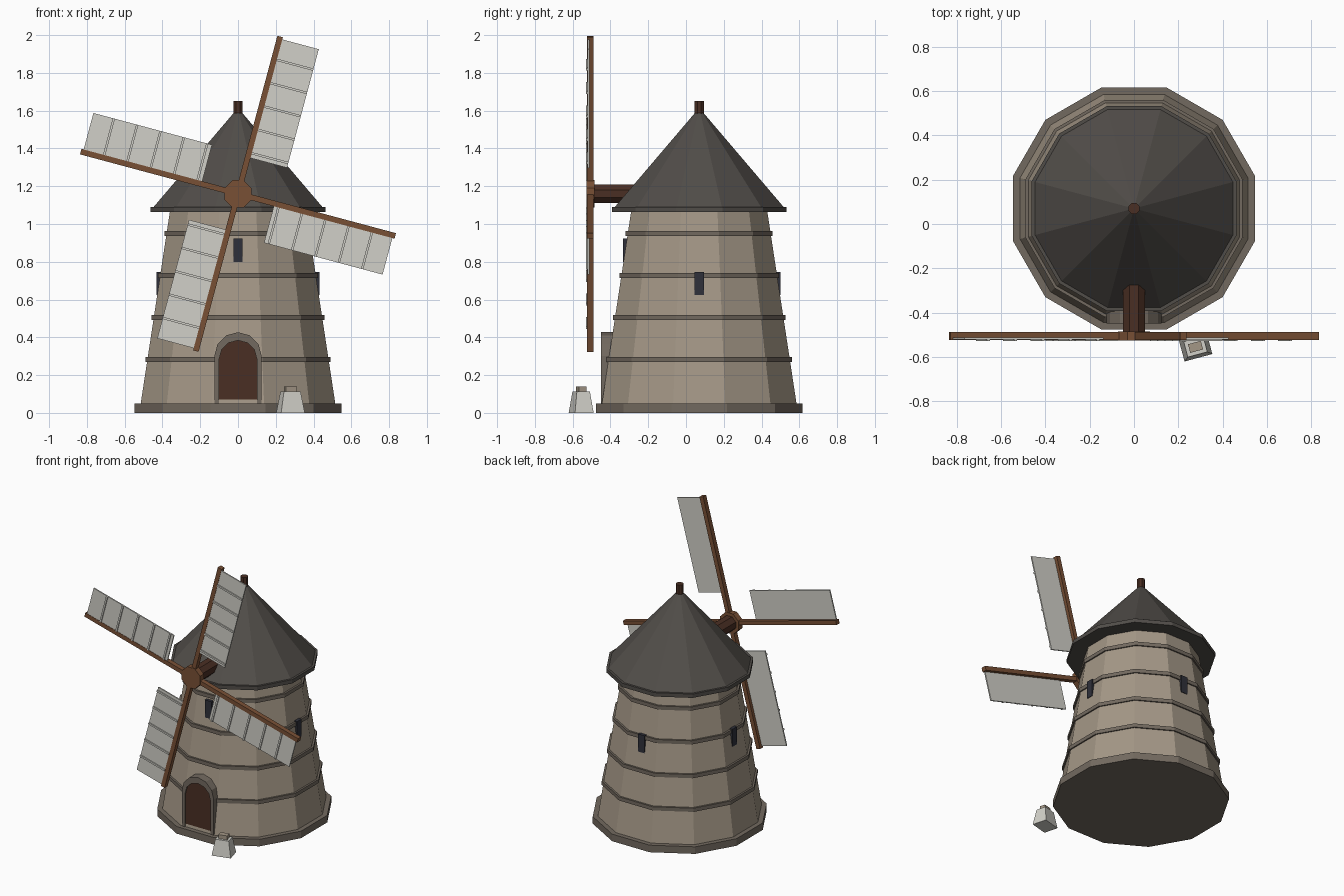
import bpy, bmesh, math
from mathutils import Matrix, Vector

if "Cube" in bpy.data.objects:
    bpy.data.objects.remove(bpy.data.objects["Cube"])

CY = 0.07                      # tower axis in y
HUB = Vector((0, -0.507, 1.16))
COS15 = math.cos(math.radians(15))


def material(name, r, g, b):
    m = bpy.data.materials.new(name)
    m.diffuse_color = (r, g, b, 1)
    m.use_nodes = True
    m.node_tree.nodes["Principled BSDF"].inputs["Base Color"].default_value = m.diffuse_color
    return m


STONE = material("wall stone", 0.37, 0.31, 0.24)
TRIM = material("trim stone", 0.17, 0.143, 0.115)
ROOF = material("roof slate", 0.082, 0.074, 0.066)
WOOD = material("wood", 0.19, 0.08, 0.036)
DARK = material("dark wood", 0.068, 0.028, 0.017)
GLASS = material("window dark", 0.028, 0.03, 0.042)
CLOTH = material("pale cloth", 0.64, 0.63, 0.58)


def finish(bm, name, mat, matrix=Matrix()):
    bmesh.ops.recalc_face_normals(bm, faces=bm.faces)
    me = bpy.data.meshes.new(name)
    bm.to_mesh(me)
    bm.free()
    me.transform(matrix)
    me.materials.append(mat)
    ob = bpy.data.objects.new(name, me)
    bpy.context.collection.objects.link(ob)
    return ob


def frustum(name, mat, z0, z1, a0, a1, sides=12, matrix=None):
    """Prism or cone whose flat sides face the axes; a0, a1 are flat radii."""
    bm = bmesh.new()
    k = 1 / math.cos(math.pi / sides)
    bmesh.ops.create_cone(bm, cap_ends=True, segments=sides,
                          radius1=a0 * k, radius2=a1 * k, depth=z1 - z0)
    bmesh.ops.rotate(bm, verts=bm.verts, matrix=Matrix.Rotation(math.pi / sides, 3, 'Z'))
    bmesh.ops.translate(bm, verts=bm.verts, vec=(0, 0, (z0 + z1) / 2))
    return finish(bm, name, mat, matrix or Matrix.Translation((0, CY, 0)))


def box(name, mat, lo, hi, matrix=Matrix(), taper=1.0):
    bm = bmesh.new()
    bmesh.ops.create_cube(bm, size=1)
    for v in bm.verts:
        if v.co.z > 0:
            v.co.x *= taper
            v.co.y *= taper
        v.co = Vector([(lo[i] + hi[i]) / 2 + v.co[i] * (hi[i] - lo[i]) for i in range(3)])
    return finish(bm, name, mat, matrix)


def arch_points(half, spring, steps):
    pts = [(-half, 0.05)]
    for i in range(steps + 1):
        a = math.pi - math.pi * i / steps
        pts.append((half * math.cos(a), spring + half * math.sin(a)))
    return pts + [(half, 0.05)]


def extrude_faces(name, mat, polys, y0, y1):
    """Extrude polygons in the xz plane from y0 to y1."""
    bm = bmesh.new()
    for poly in polys:
        bm.faces.new([bm.verts.new((x, y0, z)) for x, z in poly])
    bmesh.ops.remove_doubles(bm, verts=bm.verts, dist=1e-5)
    ext = bmesh.ops.extrude_face_region(bm, geom=bm.faces[:], use_keep_orig=True)
    bmesh.ops.translate(bm, vec=(0, y1 - y0, 0),
                        verts=[g for g in ext["geom"] if isinstance(g, bmesh.types.BMVert)])
    return finish(bm, name, mat)


# Tower body, plinth and stone bands
def wall(z):
    return 0.515 - 0.152 * (z - 0.05)


frustum("plinth", TRIM, 0, 0.05, 0.547, 0.547)
frustum("tower_wall", STONE, 0.05, 1.07, wall(0.05), wall(1.07))
for i, z in enumerate((0.283, 0.505, 0.728, 0.95)):
    frustum(f"stone_band_{i + 1}", TRIM, z - 0.013, z + 0.013, wall(z) + 0.011, wall(z) + 0.011)

# Roof, eave and finial
frustum("eave", ROOF, 1.063, 1.09, 0.462, 0.462)
frustum("roof_cone", ROOF, 1.09, 1.61, 0.447, 0.004)
frustum("finial", DARK, 1.56, 1.652, 0.024, 0.024, 8)

# Door frame and door
outer, inner = arch_points(0.125, 0.302, 6), arch_points(0.1, 0.284, 6)
ring = [(outer[i], outer[i + 1], inner[i + 1], inner[i]) for i in range(len(outer) - 1)]
extrude_faces("door_frame", TRIM, ring, -0.45, -0.36)
extrude_faces("door", DARK, [inner], -0.442, -0.36)

# Windows: one high on the front, three lower on the other sides
for name, turn, z in (("front", 0, 0.862), ("right", 90, 0.685),
                      ("back", 180, 0.685), ("left", 270, 0.685)):
    r = wall(z)
    place = Matrix.Translation((0, CY, 0)) @ Matrix.Rotation(math.radians(turn), 4, 'Z')
    box(f"{name}_window", GLASS, (-0.025, -r - 0.013, z - 0.062),
        (0.025, -r + 0.025, z + 0.062), place)

# Axle and hub lie along y
along_y = Matrix.Translation((0, 0, HUB.z)) @ Matrix.Rotation(math.pi / 2, 4, 'X')
frustum("axle", DARK, 0.15, 0.49, 0.05, 0.05, 8, along_y)
frustum("hub", WOOD, 0.485, 0.527, 0.072, 0.072, 8, along_y)

# Four arms, each with a spar, a sail and cross slats
for n in range(4):
    arm = Matrix.Translation(HUB) @ Matrix.Rotation(math.radians(15 + 90 * n), 4, 'Y')
    box(f"spar_{n + 1}", WOOD, (-0.015, -0.016, 0), (0.015, 0.018, 0.862), arm)
    box(f"sail_{n + 1}", CLOTH, (0.015, -0.014, 0.2), (0.215, -0.005, 0.85), arm)
    for k in range(5):
        u = 0.226 + 0.128 * k
        box(f"sail_slat_{n + 1}_{k + 1}", CLOTH, (0.015, -0.022, u - 0.006),
            (0.215, -0.012, u + 0.006), arm)

# Tied flour sack beside the door
spot = Matrix.Translation((0.278, -0.555, 0)) @ Matrix.Rotation(math.radians(15), 4, 'Z')
box("sack", CLOTH, (-0.065, -0.051, 0), (0.065, 0.051, 0.112), spot, taper=0.7)
box("sack_neck", STONE, (-0.03, -0.02, 0.11), (0.03, 0.02, 0.14), spot)
